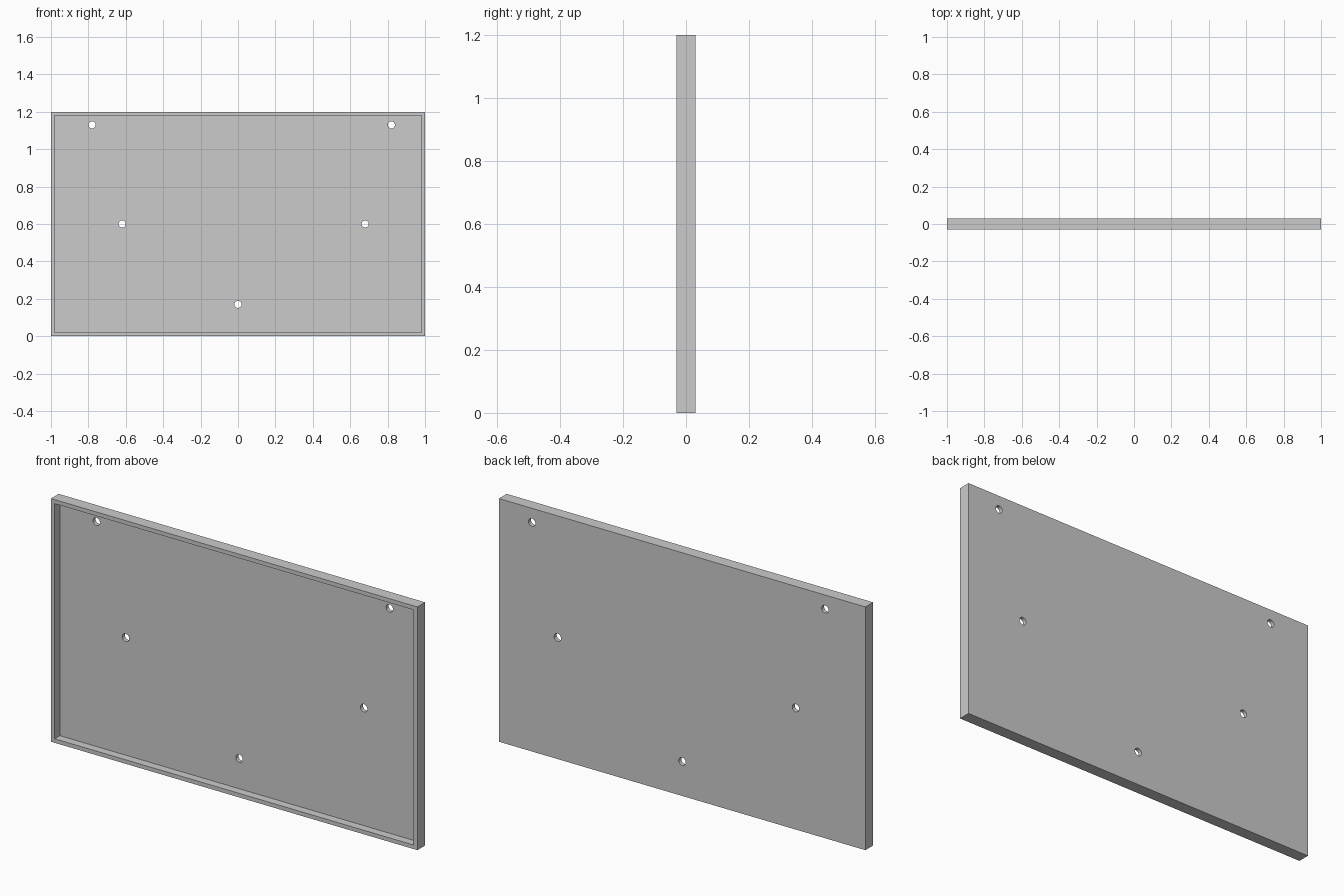
import bpy
import bmesh
import math
from mathutils import Matrix, Vector

if "Cube" in bpy.data.objects:
    bpy.data.objects.remove(bpy.data.objects["Cube"])

W, D, H = 2.0, 0.06, 1.2      # outer size
RIM, FLOOR = 0.02, 0.02       # rim width, back panel thickness
HOLE_R = 0.019
HOLES = [(-0.78, 1.13), (0.82, 1.13), (-0.62, 0.60), (0.68, 0.60), (0.0, 0.17)]


def make_object(name, bm):
    bmesh.ops.recalc_face_normals(bm, faces=bm.faces)
    mesh = bpy.data.meshes.new(name)
    bm.to_mesh(mesh)
    bm.free()
    obj = bpy.data.objects.new(name, mesh)
    bpy.context.collection.objects.link(obj)
    return obj


# Shallow tray: box with its front face inset and pushed back
bm = bmesh.new()
bmesh.ops.create_cube(bm, size=1, matrix=Matrix.Translation((0, 0, H / 2)) @ Matrix.Diagonal((W, D, H, 1)))
bm.normal_update()
front = min(bm.faces, key=lambda f: f.normal.y)
bmesh.ops.inset_region(bm, faces=[front], thickness=RIM, use_even_offset=True)
floor = bmesh.ops.extrude_discrete_faces(bm, faces=[front])["faces"][0]
bmesh.ops.translate(bm, verts=floor.verts, vec=Vector((0, D - FLOOR, 0)))
tray = make_object("tray_panel", bm)

# Round pegs that cut the mounting holes through the back panel
bm = bmesh.new()
for x, z in HOLES:
    bmesh.ops.create_cone(
        bm, cap_ends=True, segments=32, radius1=HOLE_R, radius2=HOLE_R, depth=0.2,
        matrix=Matrix.Translation((x, 0, z)) @ Matrix.Rotation(math.pi / 2, 4, 'X'))
cutter = make_object("hole_cutter", bm)
cutter.hide_render = True

# Cut the holes, then drop the helper
cut = tray.modifiers.new("mounting_holes", 'BOOLEAN')
cut.operation = 'DIFFERENCE'
cut.solver = 'EXACT'
cut.object = cutter
bpy.context.view_layer.objects.active = tray
tray.select_set(True)
bpy.ops.object.modifier_apply(modifier=cut.name)
bpy.data.objects.remove(cutter)

# Smooth hole walls, crisp panel edges
bpy.ops.object.shade_smooth_by_angle(angle=math.radians(30))
